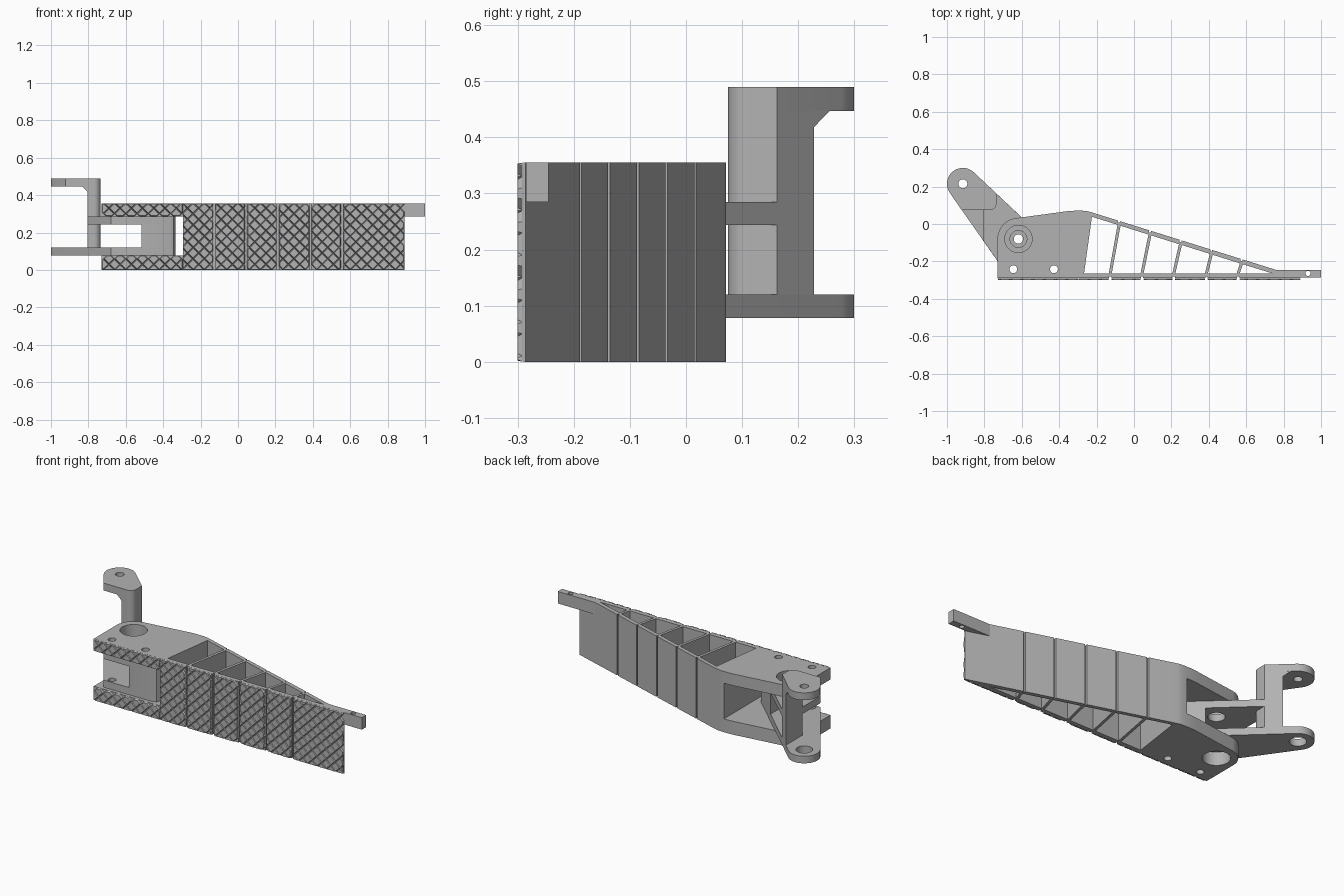
import bpy, bmesh, math
from mathutils import Vector

if "Cube" in bpy.data.objects:
    bpy.data.objects.remove(bpy.data.objects["Cube"])

grey = bpy.data.materials.new("plain grey")
grey.diffuse_color = (0.45, 0.45, 0.45, 1)
grey.use_nodes = True
grey.node_tree.nodes["Principled BSDF"].inputs["Base Color"].default_value = grey.diffuse_color


def finish(name, bm):
    bmesh.ops.recalc_face_normals(bm, faces=bm.faces)
    me = bpy.data.meshes.new(name)
    bm.to_mesh(me)
    bm.free()
    me.materials.append(grey)
    ob = bpy.data.objects.new(name, me)
    bpy.context.collection.objects.link(ob)
    return ob


def prism(bm, pts, z0, z1):
    """Extrude an xy outline from z0 to z1."""
    f = bm.faces.new([bm.verts.new((x, y, z0)) for x, y in pts])
    r = bmesh.ops.extrude_face_region(bm, geom=[f])
    vs = [v for v in r["geom"] if isinstance(v, bmesh.types.BMVert)]
    bmesh.ops.translate(bm, verts=vs, vec=(0, 0, z1 - z0))


def arc(cx, cy, r, a0, a1, n=14):
    return [(cx + r * math.cos(math.radians(a0 + (a1 - a0) * i / n)),
             cy + r * math.sin(math.radians(a0 + (a1 - a0) * i / n))) for i in range(n + 1)]


def circle(cx, cy, r, n=32):
    return arc(cx, cy, r, 0, 360 - 360 / n, n - 1)


def rect(x0, x1, y0, y1):
    return [(x0, y0), (x1, y0), (x1, y1), (x0, y1)]


def part(name, solid, cuts=()):
    """Solid from one outline, minus a list of cutter outlines."""
    bm = bmesh.new()
    prism(bm, *solid)
    ob = finish(name, bm)
    for c in cuts:
        bm = bmesh.new()
        prism(bm, *c)
        cutter = finish("cutter", bm)
        m = ob.modifiers.new("cut", "BOOLEAN")
        m.operation, m.solver, m.object = "DIFFERENCE", "EXACT", cutter
        bpy.context.view_layer.objects.active = ob
        bpy.ops.object.modifier_apply(modifier=m.name)
        bpy.data.objects.remove(cutter)
    bpy.ops.object.select_all(action="DESELECT")
    ob.select_set(True)
    bpy.context.view_layer.objects.active = ob
    bpy.ops.object.shade_smooth_by_angle(angle=math.radians(25))
    return ob


H, FRONT = 0.355, -0.29
SLOT_X, SLOT_Z0, SLOT_Z1 = -0.295, 0.078, 0.286
PIVOT = (-0.618, -0.08)
PINS = [(-0.645, -0.242), (-0.428, -0.242)]


def skin(x):
    return 0.065 - 0.315 * (x + 0.235)


# Ribs: x at the front wall, x at the sloped skin
ribs = [(-0.127, -0.08), (0.043, 0.085), (0.213, 0.248), (0.387, 0.413), (0.557, 0.574)]

# Body: wedge with rib cells, link slot, pivot and pin holes, hinge grooves
outline = [(-0.73, FRONT), (0.89, FRONT), (0.89, -0.286), (-0.235, 0.065),
           (-0.252, 0.069), (-0.275, 0.071), (-0.32, 0.071), (-0.36, 0.068)]
outline += arc(PIVOT[0], PIVOT[1], 0.112, 97, 180)
cuts = [(rect(-0.9, SLOT_X, -0.4, 0.2), SLOT_Z0, SLOT_Z1),
        (circle(*PIVOT, 0.073), -0.1, 0.5)]
cuts += [(circle(*p, 0.021, 20), -0.1, 0.5) for p in PINS]
edges = [(-0.275, -0.233)] + ribs
t = 0.008
for i, (b, a) in enumerate(edges):
    quad = [(b + t, -0.265), (a + t, skin(a + t) - 0.023)]
    if i + 1 < len(edges):
        b2, a2 = edges[i + 1]
        quad += [(a2 - t, skin(a2 - t) - 0.023), (b2 - t, -0.265)]
    else:
        quad += [(0.743, -0.265)]
    cuts.append((quad, -0.1, 0.5))
for b, a in ribs:
    cuts.append((rect(b - 0.006, b + 0.006, -0.32, -0.28), -0.1, 0.5))
    cuts.append((rect(a - 0.005, a + 0.005, skin(a) - 0.009, skin(a) + 0.03), -0.1, 0.5))
part("wedge_body", (outline, 0, H), cuts)

# Arm at the thin end
part("end_arm", (rect(0.74, 1.0, -0.285, -0.245), 0.285, H),
     [(circle(0.93, -0.264, 0.014, 16), 0.2, 0.5)])

# Tread: rectangles sliced into diamonds, each raised as a pad
bm = bmesh.new()
xs = [b for b, a in ribs]
panels = [(-0.73, SLOT_X, 0, SLOT_Z0), (-0.73, SLOT_X, SLOT_Z1, H), (SLOT_X, xs[0] - 0.006, 0, H)]
panels += [(p + 0.006, q - 0.006, 0, H) for p, q in zip(xs, xs[1:] + [0.896])]
for x0, x1, z0, z1 in panels:
    bm.faces.new([bm.verts.new((x, FRONT - 0.001, z))
                  for x, z in ((x0, z0), (x1, z0), (x1, z1), (x0, z1))])
for s in (1, -1):
    for k in range(-24, 36):
        bmesh.ops.bisect_plane(bm, geom=bm.verts[:] + bm.edges[:] + bm.faces[:], dist=1e-5,
                               plane_co=(k * 0.06, 0, 0), plane_no=Vector((1, 0, s)).normalized())
for f in bm.faces:
    f.normal_update()
pads = [f for f in bm.faces if f.calc_area() > 0.0004]
bmesh.ops.inset_individual(bm, faces=pads, thickness=0.005, depth=0.009)
tread = finish("tread", bm)
# keep the open sheet facing the front
if sum(p.normal.y * p.area for p in tread.data.polygons) > 0:
    tread.data.flip_normals()

# Link: two plates running from the tip through the slot
TIP = (-0.915, 0.215)
left_dir, right_dir = 215, 46.7
tail = [(-0.68, -0.27), (-0.37, -0.27), (-0.345, -0.26), (-0.335, -0.24), (-0.335, -0.214)]
lower = arc(*TIP, 0.085, right_dir, left_dir) + tail
pin_cuts = [(circle(*p, 0.021, 20), 0, 0.4) for p in PINS]
part("link_lower_plate", (lower, 0.078, 0.12),
     pin_cuts + [(circle(*TIP, 0.045), 0, 0.4), (circle(*PIVOT, 0.025), 0, 0.4)])
middle = [(-0.735, 0.162), (-0.805, 0.228), (-0.805, -0.09)] + tail
part("link_middle_plate", (middle, 0.244, 0.285),
     pin_cuts + [(circle(*PIVOT, 0.045), 0, 0.4)])

# Web joining the plates inside the slot
web = [(-0.515, -0.27)] + tail[1:] + [(-0.515, -0.045)]
part("link_web", (web, 0.1, 0.27), [(circle(*PINS[1], 0.021, 20), 0, 0.4)])

# Post and upper ear
corner = arc(-0.77, 0.11, 0.035, -90, 0, 8)
post = [(-0.805, 0.075)] + corner + [(-0.735, 0.162), (-0.805, 0.228)]
part("link_post", (post, 0.1, 0.47))
ear = arc(*TIP, 0.085, right_dir, left_dir) + [(-0.922, 0.075)] + corner + [(-0.735, 0.162)]
part("link_upper_ear", (ear, 0.447, 0.49), [(circle(*TIP, 0.024), 0.3, 0.6)])

# Chamfer gusset under the ear
bm = bmesh.new()
back = [((-0.805, 0.075), (-0.835, 0.075)), ((-0.805, 0.228), (-0.835, 0.256))]
tri = [[bm.verts.new((p[0], p[1], 0.418)), bm.verts.new((p[0], p[1], 0.447)),
        bm.verts.new((q[0], q[1], 0.447))] for p, q in back]
bm.faces.new(tri[0])
bm.faces.new(tri[1])
for i in range(3):
    j = (i + 1) % 3
    bm.faces.new((tri[0][i], tri[0][j], tri[1][j], tri[1][i]))
finish("ear_gusset", bm)
